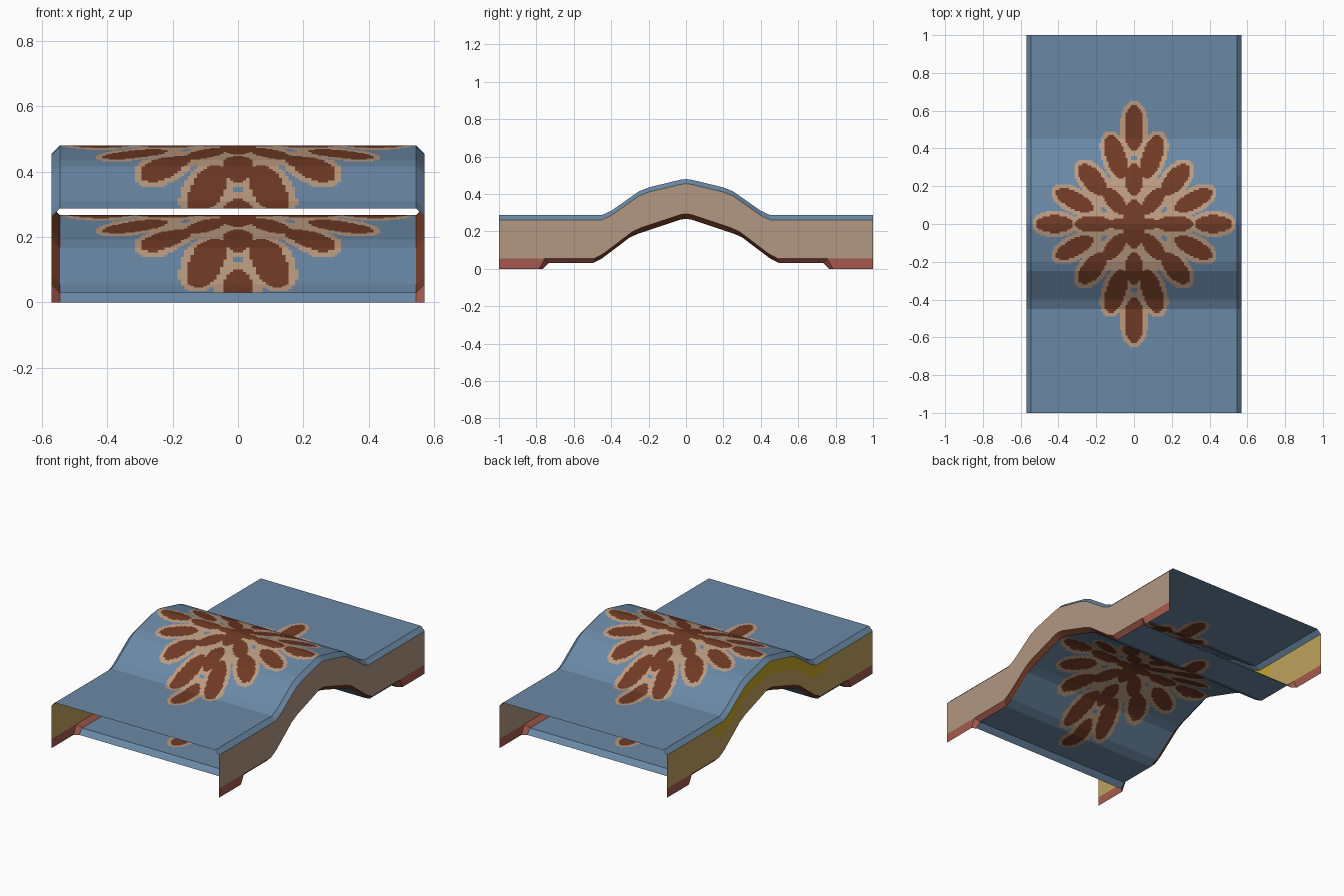
import bpy, bmesh, math
from mathutils import Vector

if "Cube" in bpy.data.objects:
    bpy.data.objects.remove(bpy.data.objects["Cube"])


def material(name, r, g, b):
    lin = [((c / 255 + 0.055) / 1.055) ** 2.4 for c in (r, g, b)]
    m = bpy.data.materials.new(name)
    m.diffuse_color = (*lin, 1)
    m.use_nodes = True
    m.node_tree.nodes["Principled BSDF"].inputs["Base Color"].default_value = m.diffuse_color
    return m


MATS = [material("slate blue", 106, 136, 165), material("petal brown", 112, 58, 37),
        material("petal outline tan", 187, 155, 129), material("side tan", 178, 151, 131),
        material("side ochre", 190, 162, 92), material("yellow", 198, 168, 42),
        material("foot red", 166, 90, 77)]
BLUE, BROWN, OUTLINE, TAN, OCHRE, YELLOW, RED = range(7)

X_IN, X_OUT, CH = 0.545, 0.57, 0.025

# Half profiles (|y|, z) running from the crown to the ends
TOP = [(0, .48), (.03, .476), (.20, .435), (.25, .415), (.40, .31), (.45, .287), (1, .287)]
BOTTOM = [(0, .267), (.03, .263), (.25, .19), (.30, .168), (.45, .055), (.50, .03),
          (.735, .03), (.765, 0)]
WALL_LOW = [(0, .294), (.03, .29), (.24, .22), (.29, .196), (.44, .082), (.49, .055),
            (.755, .055), (.785, 0), (1, 0)]


def height(profile, y):
    y = abs(y)
    for (a, za), (b, zb) in zip(profile, profile[1:]):
        if y <= b + 1e-9:
            return za + (zb - za) * (y - a) / (b - a)
    return profile[-1][1]


def samples(*profiles, step=0.01, fine=0.66):
    """Mirrored y positions: every profile point plus a fine grid over the motif."""
    ys = {round(p[0], 4) for pr in profiles for p in pr}
    ys |= {round(i * step, 4) for i in range(int(fine / step) + 1)}
    return sorted(ys | {-y for y in ys})


def build(name, rows, rule, facing):
    """Skin rows of points; rule(centre) gives the material, facing the outside."""
    bm = bmesh.new()
    grid = [[bm.verts.new(p) for p in row] for row in rows]
    for r0, r1 in zip(grid, grid[1:]):
        for i in range(len(r0) - 1):
            f = bm.faces.new((r0[i], r0[i + 1], r1[i + 1], r1[i]))
            f.normal_update()
            if f.normal.dot(Vector(facing)) < 0:
                f.normal_flip()
            f.material_index = rule(f.calc_center_median())
    bmesh.ops.dissolve_degenerate(bm, dist=1e-5, edges=bm.edges)
    me = bpy.data.meshes.new(name)
    bm.to_mesh(me)
    bm.free()
    for m in MATS:
        me.materials.append(m)
    ob = bpy.data.objects.new(name, me)
    bpy.context.collection.objects.link(ob)
    return ob


# Petals of one quadrant: centre x, y, half length, half width, angle
PETALS = [(0, .51, .12, .05, 90), (.095, .355, .12, .052, 72), (.22, .235, .1, .05, 50),
          (.315, .125, .108, .045, 27), (.42, 0, .095, .046, 0), (.215, 0, .1, .042, 0),
          (0, .235, .085, .048, 90), (.1, .12, .085, .042, 52), (0, 0, .13, .055, 90),
          (0, 0, .15, .035, 0)]


def in_petal(x, y, grow):
    for cx, cy, l, w, ang in PETALS:
        a = math.radians(ang)
        dx, dy = x - cx, y - cy
        u = dx * math.cos(a) + dy * math.sin(a)
        v = dy * math.cos(a) - dx * math.sin(a)
        if abs(u / (l + grow)) ** 2.2 + (v / (w + grow)) ** 2 < 1:
            return True
    return False


def motif(c):
    """Petal flower, mirrored in both directions, on a blue ground."""
    x, y = abs(c.x), abs(c.y)
    if in_petal(x, y, 0):
        return BROWN
    hole = any((x - hx) ** 2 + ((y - hy) * .7) ** 2 < .00025
               for hx, hy in ((.155, .08), (.125, .26), (0, .34)))
    if in_petal(x, y, .024) or (x / .33 + y / .42 < 1 and not hole):
        return OUTLINE
    return BLUE


# Top and bottom panels, finely divided so the flower can be coloured by face
xs = [-X_IN + i * 0.01 for i in range(110)]
for name, prof, face in (("top_panel", TOP, (0, 0, 1)), ("bottom_panel", BOTTOM, (0, 0, -1))):
    build(name, [[(x, y, height(prof, y)) for x in xs] for y in samples(prof)], motif, face)

wall_ys = samples(TOP, WALL_LOW, step=0.02)
for side, s in (("right", 1), ("left", -1)):
    # Chamfered long edge of the top
    build(side + "_top_edge",
          [[(s * X_IN, y, z), (s * X_OUT, y, z - CH)] for y, z in
           [(q * y, z) for q, pts in ((-1, TOP[:0:-1]), (1, TOP)) for y, z in pts]],
          lambda c: BLUE, (s, 0, 1))

    # Chamfered long edge of the underside: red near the feet, brown on the arch
    pairs = list(zip(BOTTOM, WALL_LOW))
    full = [(-1, p) for p in pairs[:0:-1]] + [(1, p) for p in pairs]
    build(side + "_bottom_edge",
          [[(s * X_IN, q * b[0], b[1]), (s * X_OUT, q * w[0], w[1])] for q, (b, w) in full],
          lambda c: RED if abs(c.y) > .5 else BROWN, (s, 0, -1))

    # Side wall with red feet; the left one carries a yellow band over the arch
    rows = []
    for y in wall_ys:
        lo, hi = height(WALL_LOW, y), height(TOP, y) - CH
        band = hi - .075
        rows.append([(s * X_OUT, y, z) for z in (lo, max(lo, .056), band, hi)])

    def wall_rule(c, s=s):
        if c.z < .055:
            return RED
        if s > 0:
            return TAN
        near_top = c.z > height(TOP, c.y) - CH - .07
        return YELLOW if near_top and abs(c.y) < .55 else OCHRE
    build(side + "_wall", rows, wall_rule, (s, 0, 0))
